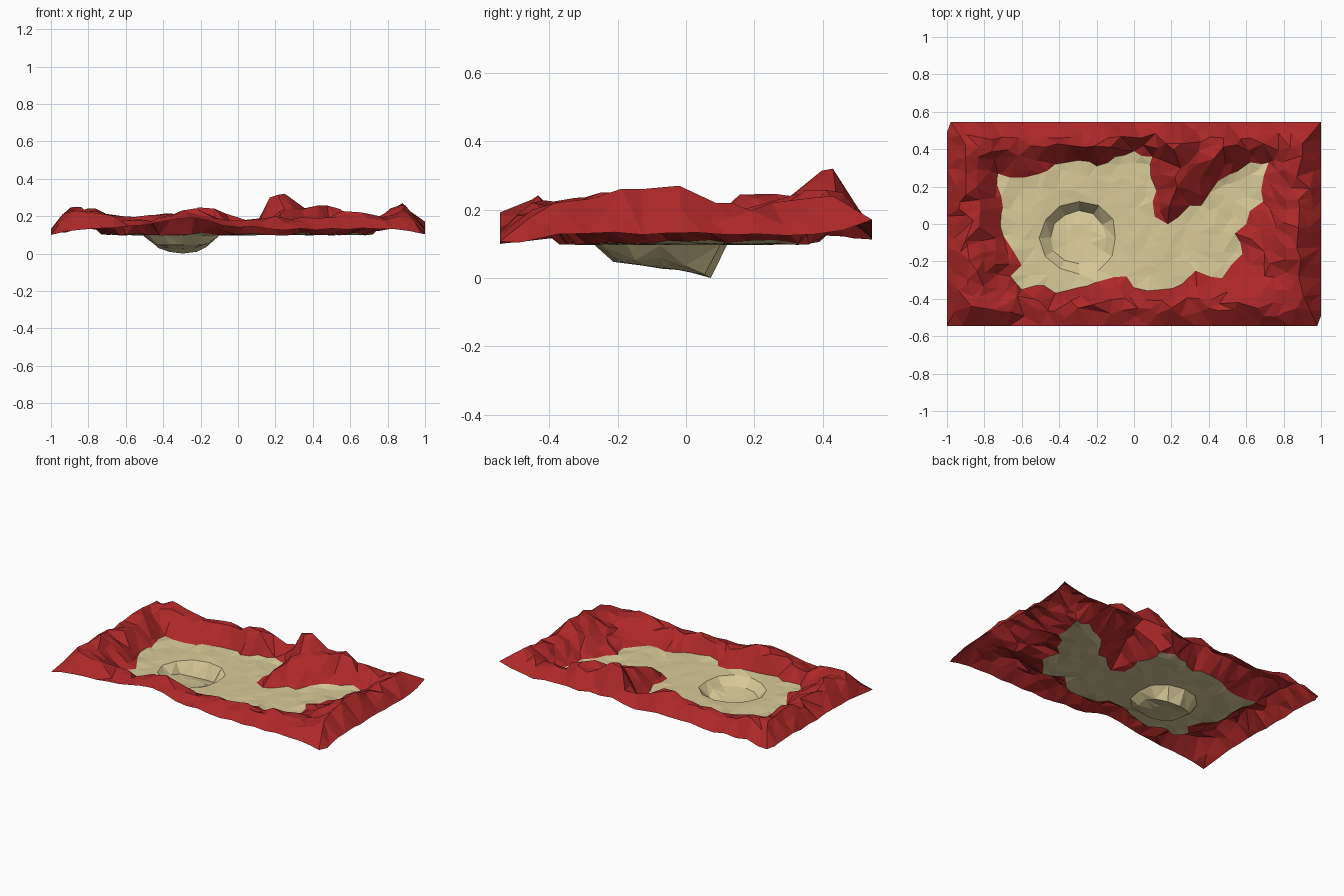
import bpy, math, random
from mathutils import Vector, geometry

if "Cube" in bpy.data.objects:
    bpy.data.objects.remove(bpy.data.objects["Cube"])

random.seed(4)
HX, HY, FLOOR = 1.0, 0.545, 0.1

# Outline of the sand floor, including the notch where the spur juts in
SAND = [(-.73, .27), (-.58, .25), (-.5, .27), (-.42, .32), (-.3, .34), (-.2, .31), (-.1, .36),
        (0, .39), (.1, .36), (.09, .25), (.12, .18), (.1, .12), (.11, .04), (.18, 0), (.24, .04),
        (.3, .1), (.36, .1), (.4, .16), (.45, .23), (.55, .28), (.62, .33), (.72, .33), (.68, .18),
        (.69, .12), (.62, .07), (.6, 0), (.54, -.05), (.58, -.16), (.52, -.22), (.47, -.29),
        (.33, -.25), (.26, -.32), (.15, -.35), (0, -.34), (-.04, -.28), (-.2, -.31), (-.3, -.34),
        (-.42, -.37), (-.48, -.33), (-.6, -.35), (-.66, -.28), (-.6, -.22), (-.7, -.06),
        (-.71, .05), (-.71, .15)]

# Ragged midpoints on the longer stretches of the outline
ragged = []
for (ax, ay), (bx, by) in zip(SAND, SAND[1:] + SAND[:1]):
    ragged.append((ax, ay))
    if math.hypot(bx - ax, by - ay) > .09:
        ragged.append(((ax + bx) / 2 + random.uniform(-.015, .015),
                       (ay + by) / 2 + random.uniform(-.015, .015)))
SAND = ragged

# Heights along the crest of the rock rim and the spur
CREST = [(-.9, .42, .23), (-.76, .45, .24), (-.62, .46, .2), (-.38, .46, .215), (-.14, .46, .24),
         (.04, .46, .18), (.17, .43, .3), (.25, .43, .32), (.36, .44, .24), (.48, .46, .25),
         (.62, .46, .2), (.8, .45, .2), (.9, .43, .24), (.87, .25, .22), (.88, .13, .22),
         (.88, -.02, .27), (.87, -.13, .26), (.86, -.32, .22), (.87, -.45, .2), (.66, -.45, .22),
         (.4, -.45, .19), (.2, -.45, .2), (.02, -.45, .175), (-.3, -.45, .23), (-.53, -.45, .18),
         (-.7, -.44, .21), (-.87, -.44, .23), (-.84, -.25, .25), (-.83, -.02, .22),
         (-.84, .2, .235), (.19, .1, .18), (.23, .2, .21), (.25, .3, .235)]


def inside(x, y):
    """True when a point lies on the sand floor."""
    hit = False
    for (ax, ay), (bx, by) in zip(SAND, SAND[1:] + SAND[:1]):
        if (ay > y) != (by > y) and x < ax + (y - ay) * (bx - ax) / (by - ay):
            hit = not hit
    return hit


def sand_distance(x, y):
    p, best = Vector((x, y)), 9.0
    for a, b in zip(SAND, SAND[1:] + SAND[:1]):
        a, b = Vector(a), Vector(b)
        t = max(0, min(1, (p - a).dot(b - a) / (b - a).length_squared))
        best = min(best, (p - a.lerp(b, t)).length)
    return best


def rock_height(x, y):
    """Slope up from the sand to the crest, then down to the outer edge."""
    weights = [(1 / ((x - cx) ** 2 + (y - cy) ** 2 + 1e-4) ** 2, cz) for cx, cy, cz in CREST]
    crest = sum(w * z for w, z in weights) / sum(w for w, z in weights)
    edge = max(0, min(HX - abs(x), HY - abs(y)))
    low = .16 if HX - abs(x) < HY - abs(y) else .22
    if y < 0:
        low += .5 * math.exp(-((x + .25) / .35) ** 2)
    corner = min(1, (HX - abs(x) + HY - abs(y)) / .15)
    d = sand_distance(x, y)
    if abs(x - .25) < .2 and y > -.05:
        up = min(1, d / .11)
    else:
        up = d / (d + max(0, edge - .14) + .001)
    out = low * corner + (1 - low * corner) * min(1, edge / .09)
    # The back right corner curls up
    lift = .07 * max(0, 1 - math.hypot(x - HX, y - HY) / .12)
    return FLOOR + (crest - FLOOR) * up * out + lift


points, heights, edges = [], [], []


def add(x, y, z):
    points.append(Vector((x, y)))
    heights.append(z)


def add_loop(loop):
    start, n = len(points), len(loop)
    for p in loop:
        add(*p)
    edges.extend((start + i, start + (i + 1) % n) for i in range(n))


# Sand outline
add_loop([(x, y, FLOOR + random.uniform(-.003, .012)) for x, y in SAND])

# Outer edge of the tile, with two clipped corners
border = [(-HX + 2 * HX * i / 24, -HY) for i in range(24)]
border += [(.98, -HY), (HX, -.49)]
border += [(HX, -HY + 2 * HY * i / 13) for i in range(1, 13)]
border += [(HX - 2 * HX * i / 24, HY) for i in range(24)]
border += [(-.98, HY), (-HX, .49)]
border += [(-HX, HY - 2 * HY * i / 13) for i in range(1, 13)]
add_loop([(x, y, rock_height(x, y) + random.uniform(-.004, .012)) for x, y in border])


# Crater: steep on the back side, shallow towards the front
def crater_ring(scale, cy, height):
    loop = []
    for i in range(12):
        a = math.tau * i / 12 + math.pi / 2
        r = scale * random.uniform(.95, 1.05) if i else scale
        loop.append((-.295 + .205 * r * math.cos(a), cy + .195 * r * math.sin(a),
                     height(math.cos(a), math.sin(a))))
    add_loop(loop)


crater_ring(1, -.075, lambda c, s: FLOOR - .004)
crater_ring(.74, -.072, lambda c, s: .047 - .047 * max(0, s) ** 1.5 + .012 * max(0, c) * (1 - abs(s)))
crater_ring(.35, -.07, lambda c, s: .03 - .008 * s)
add(-.29, -.07, .027)

# Crest points, then scattered points over the rock and the flat sand
for x, y, z in CREST:
    add(x, y, z)
step = .068
for i in range(-15, 16):
    for j in range(-8, 9):
        x = i * step + random.uniform(-.025, .025)
        y = j * step + random.uniform(-.025, .025)
        if min(HX - abs(x), HY - abs(y)) < .03 or sand_distance(x, y) < .025:
            continue
        if min((x - cx) ** 2 + (y - cy) ** 2 for cx, cy, cz in CREST) < .04 ** 2:
            continue
        if inside(x, y):
            if ((x + .29) / .24) ** 2 + ((y + .075) / .22) ** 2 > 1:
                add(x, y, FLOOR + random.uniform(-.003, .003))
        else:
            add(x, y, max(FLOOR + .005, rock_height(x, y) + random.uniform(-.018, .014)))

# Triangulate everything into one faceted sheet
verts, _, faces, origin, _, _ = geometry.delaunay_2d_cdt(points, edges, [], 0, 1e-5)
coords = [(v.x, v.y, heights[o[0]] if o else FLOOR) for v, o in zip(verts, origin)]


def make_part(name, color, want_sand):
    picked = []
    for f in faces:
        c = sum((verts[i] for i in f), Vector((0, 0))) / len(f)
        if inside(c.x, c.y) == want_sand:
            picked.append(list(f))
    used = sorted({i for f in picked for i in f})
    index = {v: k for k, v in enumerate(used)}
    mesh = bpy.data.meshes.new(name)
    mesh.from_pydata([coords[i] for i in used], [], [[index[i] for i in f] for f in picked])
    mat = bpy.data.materials.new(name)
    mat.diffuse_color = color
    mat.use_nodes = True
    mat.node_tree.nodes["Principled BSDF"].inputs["Base Color"].default_value = mat.diffuse_color
    mesh.materials.append(mat)
    bpy.context.collection.objects.link(bpy.data.objects.new(name, mesh))


make_part("sand_floor", (.68, .59, .31, 1), True)
make_part("rock_rim", (.42, .021, .021, 1), False)
